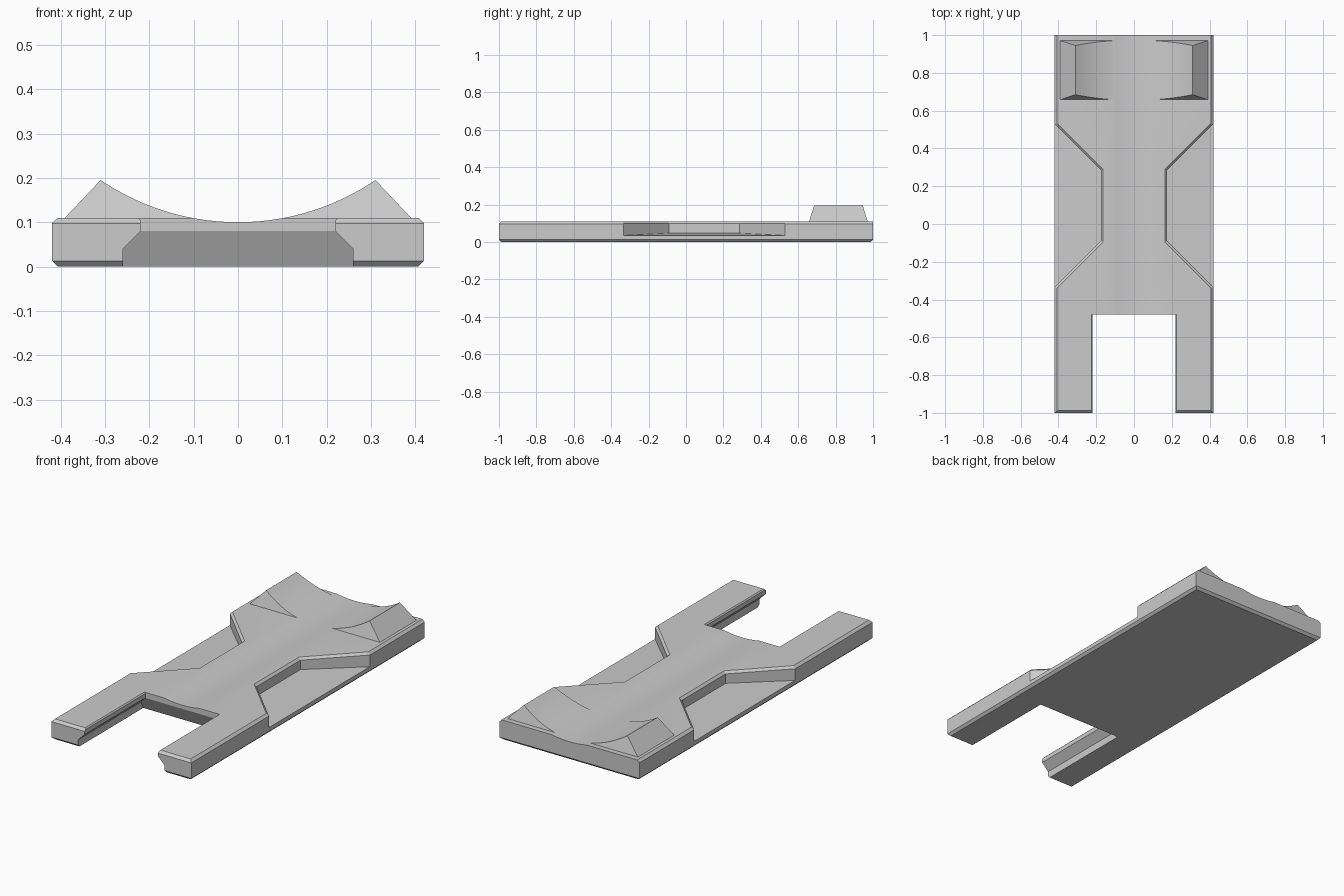
import bpy, bmesh, math

old = bpy.data.objects.get("Cube")
if old:
    bpy.data.objects.remove(old, do_unlink=True)

grey = bpy.data.materials.new("plain grey")
grey.use_nodes = True
GREY = (0.6, 0.6, 0.6, 1)
grey.diffuse_color = GREY
grey.node_tree.nodes["Principled BSDF"].inputs["Base Color"].default_value = GREY


def finish(name, bm):
    bmesh.ops.recalc_face_normals(bm, faces=bm.faces)
    mesh = bpy.data.meshes.new(name)
    bm.to_mesh(mesh)
    bm.free()
    mesh.materials.append(grey)
    obj = bpy.data.objects.new(name, mesh)
    bpy.context.collection.objects.link(obj)
    return obj


def loft(name, rings):
    """Closed solid through stacked rings of equal point count."""
    bm = bmesh.new()
    rows = [[bm.verts.new(p) for p in ring] for ring in rings]
    n = len(rows[0])
    for a, b in zip(rows, rows[1:]):
        for i in range(n):
            j = (i + 1) % n
            bm.faces.new((a[i], a[j], b[j], b[i]))
    bm.faces.new(rows[0])
    bm.faces.new(rows[-1])
    return finish(name, bm)


def rect(x, y0, y1, z):
    return [(-x, y0, z), (x, y0, z), (x, y1, z), (-x, y1, z)]


def boolean(obj, tool, operation):
    mod = obj.modifiers.new(tool.name, "BOOLEAN")
    mod.object, mod.operation, mod.solver = tool, operation, "EXACT"
    bpy.ops.object.select_all(action="DESELECT")
    obj.select_set(True)
    bpy.context.view_layer.objects.active = obj
    bpy.ops.object.modifier_apply(modifier=mod.name)
    bpy.data.objects.remove(tool, do_unlink=True)


# Plate, with chamfers on its long, bottom and front edges
TOP = 0.11
bm = bmesh.new()
bmesh.ops.create_cube(bm, size=1)
for v in bm.verts:
    v.co = (v.co.x * 0.84, v.co.y * 2, (v.co.z + 0.5) * TOP)
edges = []
for e in bm.edges:
    mid = (e.verts[0].co + e.verts[1].co) / 2
    upright = abs(e.verts[0].co.z - e.verts[1].co.z) > 0.05
    back_top = mid.y > 0.9 and mid.z > 0.1
    if not upright and not back_top:
        edges.append(e)
bmesh.ops.bevel(bm, geom=edges, offset=0.013, segments=1, affect="EDGES")
body = finish("cradle_plate", bm)

# Raised block that becomes the two horns once the trough is cut
horns = loft("horn_block", [rect(0.4, 0.655, 0.974, 0.1),
                            rect(0.31, 0.685, 0.945, 0.195),
                            rect(0.2863, 0.693, 0.937, 0.22)])
boolean(body, horns, "UNION")

# Shallow round trough along the whole length
R = 0.553
SEG = 144
circle = [(R * math.sin(2 * math.pi * i / SEG), 0.1 + R - R * math.cos(2 * math.pi * i / SEG))
          for i in range(SEG)]
trough = loft("trough_cutter", [[(x, y, z) for x, z in circle] for y in (-1.2, 1.2)])
boolean(body, trough, "DIFFERENCE")

# Fork slot, undercut towards the bottom
slot = loft("slot_cutter", [rect(0.26, -1.2, -0.43, -0.02),
                            rect(0.26, -1.2, -0.46, 0.04),
                            rect(0.22, -1.2, -0.48, 0.08),
                            rect(0.22, -1.2, -0.48, 0.104),
                            rect(0.246, -1.2, -0.48, 0.13)])
boolean(body, slot, "DIFFERENCE")


# Side pockets with a gently sloping floor and a chamfered rim
def pocket_outline(grow):
    k = 0.41 * grow
    x = 0.175 - grow
    reach = 0.5 - x
    return [(0.5, -0.09 - k - reach), (x, -0.09 - k), (x, 0.285 + k), (0.5, 0.285 + k + reach)]


for side, label in ((1, "left"), (-1, "right")):
    base, wide = pocket_outline(0), pocket_outline(0.032)
    rings = [[(side * x, y, 0.047 - 0.05 * (x - 0.175)) for x, y in base],
             [(side * x, y, 0.098) for x, y in base],
             [(side * x, y, 0.13) for x, y in wide]]
    boolean(body, loft(label + "_pocket_cutter", rings), "DIFFERENCE")

# Smooth trough, crisp edges elsewhere
bpy.ops.object.select_all(action="DESELECT")
body.select_set(True)
bpy.context.view_layer.objects.active = body
bpy.ops.object.shade_smooth_by_angle(angle=math.radians(12))
